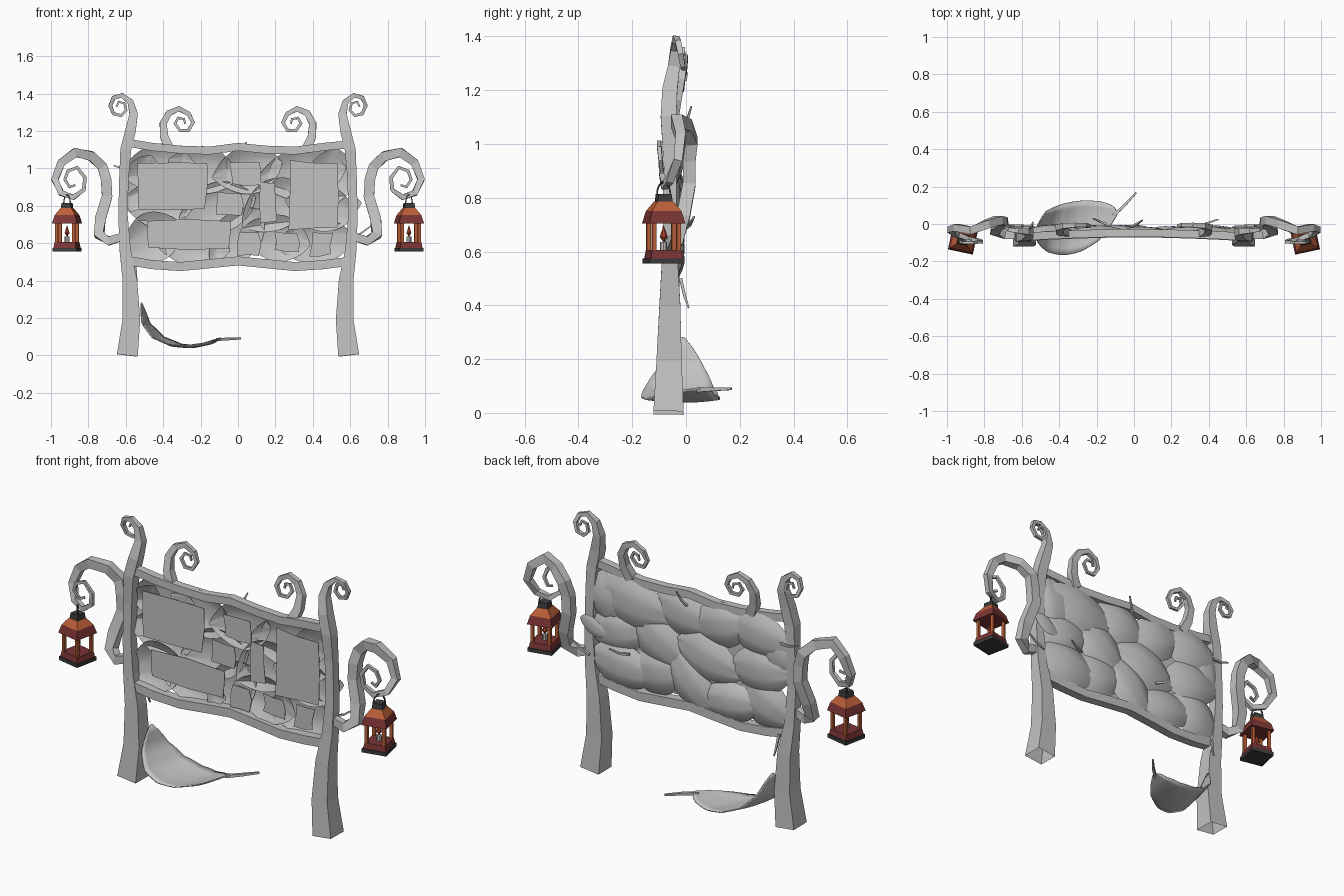
import bpy, bmesh, math, random
from mathutils import Vector, Matrix

if "Cube" in bpy.data.objects:
    bpy.data.objects.remove(bpy.data.objects["Cube"])
random.seed(4)

def material(name, col):
    m = bpy.data.materials.new(name)
    m.diffuse_color = (*col, 1)
    m.use_nodes = True
    m.node_tree.nodes["Principled BSDF"].inputs["Base Color"].default_value = m.diffuse_color
    return m

GREY = material("plain_grey", (.54, .54, .54))
ORANGE = material("orange_wood", (.50, .115, .04))
RED = material("dark_red", (.20, .035, .035))
DARK = material("dark_metal", (.045, .045, .045))
FLAME = material("flame_red", (.40, .06, .025))

def finish(bm, name, mat, smooth=False):
    bmesh.ops.recalc_face_normals(bm, faces=bm.faces)
    me = bpy.data.meshes.new(name)
    bm.to_mesh(me)
    bm.free()
    me.materials.append(mat)
    ob = bpy.data.objects.new(name, me)
    bpy.context.collection.objects.link(ob)
    if smooth:
        for p in me.polygons:
            p.use_smooth = True
    return ob

def sweep(name, pts, s=1, mat=GREY, depth=1.0, open_start=False):
    """Square tapering beam along (x, y, z, half width); s=-1 mirrors it in x."""
    bm = bmesh.new()
    P = [Vector((s * p[0], p[1], p[2])) for p in pts]
    prev = None
    for i, p in enumerate(P):
        t = (P[min(i + 1, len(P) - 1)] - P[max(i - 1, 0)]).normalized()
        n = t.cross(Vector((0, 1, 0)))
        n = n.normalized() if n.length > .15 else Vector((1, 0, 0))
        b = n.cross(t).normalized()
        r = pts[i][3]
        ring = [bm.verts.new(p + n * r * a + b * r * depth * c)
                for a, c in ((1, 1), (-1, 1), (-1, -1), (1, -1))]
        if prev:
            for k in range(4):
                bm.faces.new((prev[k], prev[k - 1], ring[k - 1], ring[k]))
        elif not open_start:
            bm.faces.new(ring)
        prev = ring
    bm.faces.new(prev)
    return finish(bm, name, mat)

def leaf(name, rib, v, n, half, cup, nu=14, nv=8):
    """Smooth leaf shell: midrib function rib(t), width direction v, bulge along n."""
    bm = bmesh.new()
    rows = []
    for i in range(nu + 1):
        t = i / nu
        w = half * max(math.sin(math.pi * t ** 1.1), .01) ** .65
        row = []
        for j in range(nv + 1):
            q = 2 * j / nv - 1
            bulge = cup * ((1 - q * q) * math.sin(math.pi * t) - .12 * max(0, 1 - 4 * abs(q)))
            row.append(bm.verts.new(rib(t) + v * w * q + n * bulge))
        rows.append(row)
    for a, b in zip(rows, rows[1:]):
        for j in range(nv):
            bm.faces.new((a[j], a[j + 1], b[j + 1], b[j]))
    return finish(bm, name, GREY, True)

def frustum(name, c, z0, z1, h0, h1, mat, turn=0, sides=4):
    bm = bmesh.new()
    k = math.sqrt(2) if sides == 4 else 1
    bmesh.ops.create_cone(bm, cap_ends=True, segments=sides, radius1=h0 * k, radius2=h1 * k,
                          depth=z1 - z0)
    rot = math.pi / 4 if sides == 4 else 0
    bm.transform(Matrix.Translation((c[0], c[1], (z0 + z1) / 2)) @ Matrix.Rotation(turn + rot, 4, 'Z'))
    return finish(bm, name, mat)

# posts, scrolls and lantern arms: paths for the right side
POST = [(.592, -.065, 0, .056), (.57, -.063, .19, .047), (.578, -.06, .40, .039),
        (.603, -.06, .56, .030), (.615, -.06, .75, .025), (.61, -.06, .95, .025),
        (.60, -.065, 1.10, .029), (.575, -.06, 1.2, .028), (.558, -.045, 1.29, .022),
        (.575, -.04, 1.355, .017), (.62, -.037, 1.391, .012), (.665, -.03, 1.378, .011),
        (.683, -.02, 1.335, .010), (.665, -.012, 1.292, .009), (.625, -.01, 1.282, .008),
        (.598, -.01, 1.31, .008), (.607, -.01, 1.348, .007), (.638, -.01, 1.356, .006),
        (.650, -.01, 1.33, .005)]
SCROLL = [(.365, -.05, 1.10, .026), (.395, -.035, 1.17, .022), (.40, -.02, 1.24, .019),
          (.37, -.01, 1.295, .017), (.315, -.005, 1.319, .014), (.262, -.005, 1.29, .012),
          (.241, -.01, 1.245, .010), (.265, -.015, 1.202, .009), (.31, -.015, 1.202, .008),
          (.337, -.01, 1.24, .008), (.32, -.005, 1.27, .007), (.288, 0, 1.263, .006),
          (.283, 0, 1.238, .005)]
ARM = [(.60, -.065, .64, .020), (.69, -.06, .612, .024), (.742, -.035, .645, .027),
       (.736, -.01, .73, .029), (.70, .012, .85, .028), (.705, .012, .94, .028),
       (.725, .02, 1.01, .027), (.785, .0, 1.066, .026), (.87, -.035, 1.085, .025),
       (.945, -.02, 1.03, .022), (.979, -.03, .94, .019), (.945, -.06, .868, .016),
       (.88, -.08, .845, .014), (.825, -.09, .885, .011), (.818, -.095, .95, .010),
       (.86, -.10, 1.005, .009), (.91, -.10, .985, .009), (.926, -.095, .94, .008),
       (.90, -.09, .90, .007), (.87, -.085, .91, .006)]
for s, side in ((-1, "left"), (1, "right")):
    sweep(side + "_post", POST, s, open_start=True)
    sweep(side + "_top_scroll", SCROLL, s, depth=.85)
    sweep(side + "_lantern_arm", ARM, s, depth=.85)

    # lantern
    c, turn = (.914 * s, -.083), s * math.radians(12)
    for part, z0, z1, h0, h1, m in (
            ("foot", .555, .575, .066, .066, DARK), ("base", .575, .605, .061, .056, RED),
            ("eave", .705, .75, .068, .056, RED), ("roof", .75, .787, .056, .030, ORANGE),
            ("cap", .787, .815, .028, .025, DARK)):
        frustum(side + "_lantern_" + part, c, z0, z1, h0, h1, m, turn)
    for a in (-1, 1):
        for b in (-1, 1):
            o = Matrix.Rotation(turn, 2) @ Vector((a * .047, b * .047))
            frustum(side + "_lantern_pillar", (c[0] + o.x, c[1] + o.y), .60, .71, .008, .008, ORANGE, turn)
    frustum(side + "_candle", c, .60, .635, .013, .013, GREY, 0, 8)
    frustum(side + "_flame_lower", c, .637, .655, .003, .015, FLAME, 0, 6)
    frustum(side + "_flame_upper", c, .655, .695, .015, .001, FLAME, 0, 6)
    sweep(side + "_lantern_handle", [(.914 + .018 * math.cos(a), -.083 + .025 * math.cos(a), .81 + .048 * math.sin(a), .003)
          for a in [math.pi * i / 8 for i in range(9)]], s, DARK)

# rails
for name, zs, r in (("top_rail", (1.14, 1.115, 1.10, 1.095, 1.115, 1.10, 1.095, 1.115, 1.13), .021),
                    ("bottom_rail", (.51, .485, .475, .49, .505, .49, .475, .485, .505), .024)):
    sweep(name, [(-.61 + i * .1525, -.068 + .02 * math.sin(math.pi * i / 8), z, r)
                 for i, z in enumerate(zs)])

# backing of overlapping leaves: centre x, z, length, width, tilt in degrees, offset in y
LEAVES = [(.34, .97, .48, .29, 8, .002), (.05, .99, .38, .26, 12, -.006), (-.19, .995, .38, .25, -15, 0),
          (-.43, 1.0, .40, .26, 8, .003), (.44, .79, .38, .25, -12, -.008), (.19, .80, .40, .27, 35, -.003),
          (-.11, .79, .42, .27, 15, .004), (-.43, .81, .38, .26, -5, .005), (.41, .61, .42, .25, 6, .002),
          (.20, .63, .38, .25, -12, -.006), (-.01, .63, .40, .25, 48, .003), (-.25, .59, .42, .22, -8, .004),
          (-.46, .63, .34, .27, 25, -.003), (.50, .95, .32, .26, 80, -.01), (-.52, .92, .32, .22, 70, -.01)]
for i, (x, z, L, W, tilt, dy) in enumerate(LEAVES):
    a = math.radians(tilt)
    u, v = Vector((math.cos(a), 0, math.sin(a))), Vector((-math.sin(a), 0, math.cos(a)))
    c = Vector((x, -.048 + dy, z))
    leaf("panel_leaf", lambda t: c + u * L * (t - .5), v, Vector((0, 1, 0)), W / 2, .042)

# loose stems poking out of the panel
for a, b in (((.0, -.01, 1.06), (.045, .02, 1.14)), ((-.56, -.02, 1.0), (-.665, -.02, 1.015)),
             ((.60, -.02, .63), (.715, -.02, .695)), ((-.55, -.02, .50), (-.54, .01, .39)),
             ((.35, -.01, .70), (.45, .025, .72)), ((-.15, .0, .69), (-.22, .03, .73))):
    m = [(p + q) / 2 for p, q in zip(a, b)]
    sweep("leaf_stem", [(*a, .006), (m[0], m[1], m[2] - .01, .005), (*b, .003)])
# leaf tip past the right post
leaf("side_leaf_tip", lambda t: Vector((.50 + .16 * t, -.025, .76 + .055 * t)), Vector((0, 0, 1)),
     Vector((0, 1, 0)), .05, .01)

# notices pinned to the front: x0, x1, z0, z1
NOTES = [(-.53, -.17, .785, 1.035), (-.485, -.045, .57, .725), (-.04, .115, .91, 1.035),
         (-.11, .02, .75, .87), (.11, .205, .715, .92), (.28, .535, .675, 1.035),
         (.005, .115, .54, .665), (.20, .32, .555, .655), (.39, .50, .535, .655)]
for i, (x0, x1, z0, z1) in enumerate(NOTES):
    bm = bmesh.new()
    j = lambda: random.uniform(-.01, .01)
    xm, zm = (x0 + x1) / 2, (z0 + z1) / 2
    ring = [(x0, z0), (xm, z0), (x1, z0), (x1, zm), (x1, z1), (xm, z1), (x0, z1), (x0, zm)]
    f = bm.faces.new([bm.verts.new((x + j(), -.060 - .001 * (i % 3), z + j())) for x, z in ring])
    ext = bmesh.ops.extrude_face_region(bm, geom=[f])["geom"]
    bmesh.ops.translate(bm, vec=(0, .003, 0), verts=[g for g in ext if isinstance(g, bmesh.types.BMVert)])
    finish(bm, "notice", GREY)

# large curled leaf on the ground and its stem
RIB = [Vector(p) for p in ((-.52, -.012, .28), (-.495, -.016, .17), (-.43, -.024, .095), (-.34, -.022, .057),
                           (-.25, -.012, .048), (-.16, .010, .062), (-.09, .05, .09))]
def ground_rib(t):
    k = min(int(t * 6), 5)
    return RIB[k].lerp(RIB[k + 1], t * 6 - k)
g = leaf("ground_leaf", ground_rib, Vector((.25, .96, 0)).normalized(), Vector((0, 0, -1)), .15, .012, 18)
mod = g.modifiers.new("thickness", 'SOLIDIFY')
mod.thickness = .006
sweep("ground_leaf_stem", [(-.11, .045, .085, .008), (-.05, .10, .088, .007), (.012, .168, .09, .005)])
